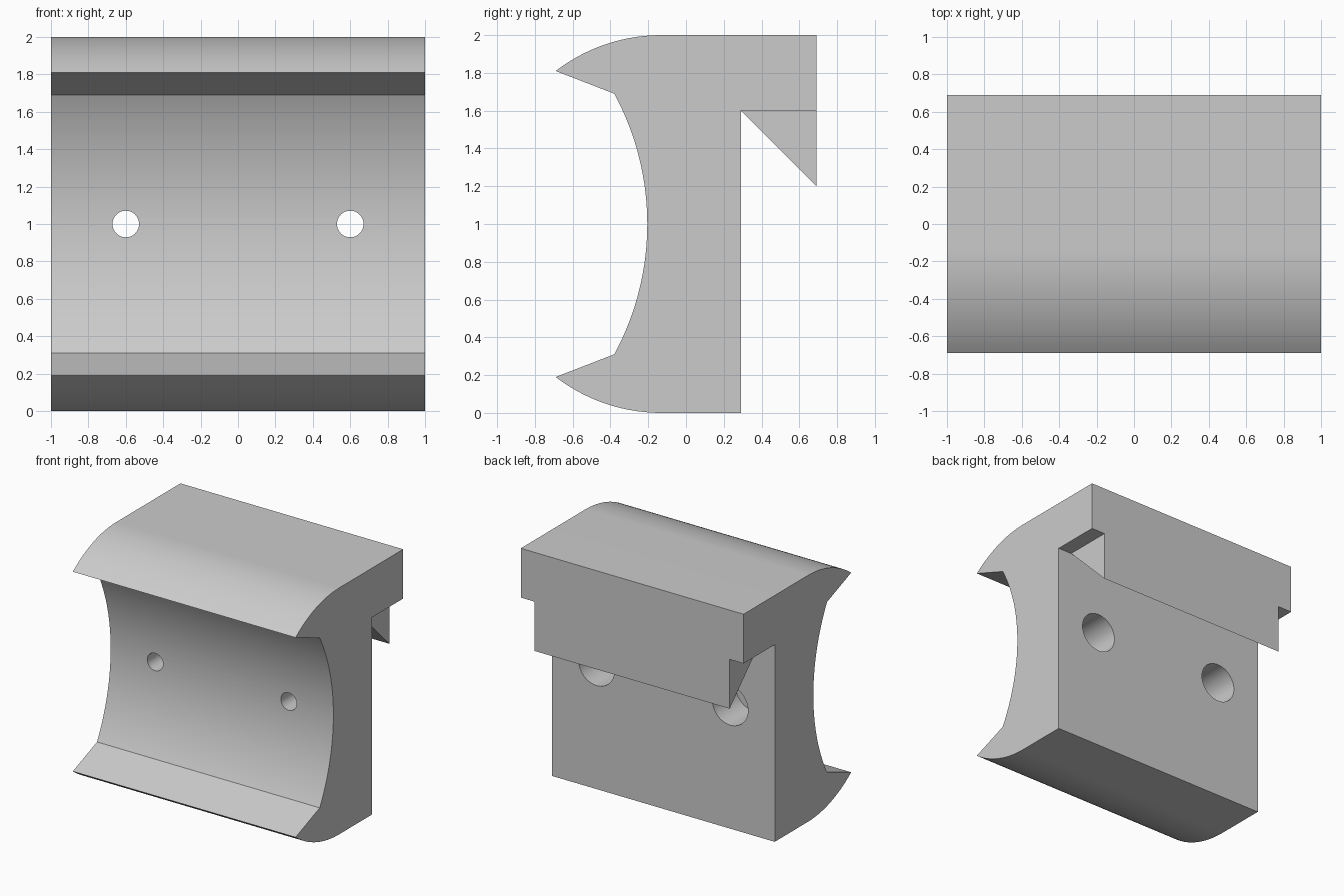
import bpy, bmesh, math

cube = bpy.data.objects.get("Cube")
if cube:
    bpy.data.objects.remove(cube, do_unlink=True)

grey = bpy.data.materials.new("plain grey")
grey.use_nodes = True
COLOUR = (0.6, 0.6, 0.6, 1)
grey.diffuse_color = COLOUR
grey.node_tree.nodes["Principled BSDF"].inputs["Base Color"].default_value = COLOUR


def extrude_profile(name, points, half_width):
    """Extrude a (y, z) outline along x, centred."""
    bm = bmesh.new()
    face = bm.faces.new([bm.verts.new((-half_width, y, z)) for y, z in points])
    new = bmesh.ops.extrude_face_region(bm, geom=[face])["geom"]
    verts = [v for v in new if isinstance(v, bmesh.types.BMVert)]
    bmesh.ops.translate(bm, verts=verts, vec=(2 * half_width, 0, 0))
    bmesh.ops.recalc_face_normals(bm, faces=bm.faces)
    mesh = bpy.data.meshes.new(name)
    bm.to_mesh(mesh)
    bm.free()
    mesh.materials.append(grey)
    obj = bpy.data.objects.new(name, mesh)
    bpy.context.collection.objects.link(obj)
    return obj


def arc(cy, cz, radius, start, end, steps):
    """Points on a circle between two angles, in the y-z plane."""
    angles = [start + (end - start) * i / steps for i in range(steps + 1)]
    return [(cy + radius * math.cos(a), cz + radius * math.sin(a)) for a in angles]


def bore(body, x, radius, y0, y1):
    """Cut a cylinder running along y out of the body."""
    bpy.ops.mesh.primitive_cylinder_add(vertices=48, radius=radius, depth=y1 - y0,
                                        location=(x, (y0 + y1) / 2, 1),
                                        rotation=(math.pi / 2, 0, 0))
    cutter = bpy.context.object
    cutter.name = "hole_cutter"
    cutter.data.materials.append(grey)
    mod = body.modifiers.new("hole", 'BOOLEAN')
    mod.operation = 'DIFFERENCE'
    mod.solver = 'EXACT'
    mod.object = cutter
    bpy.context.view_layer.objects.active = body
    bpy.ops.object.modifier_apply(modifier=mod.name)
    bpy.data.objects.remove(cutter, do_unlink=True)


# Outline: rounded top nose, concave front, mirrored bottom nose, back hook
R_NOSE, R_FRONT = 0.92, 1.448
nose_angle = math.asin(0.56 / R_NOSE)
front_angle = math.asin(0.69 / R_FRONT)
top_nose = arc(-0.13, 2 - R_NOSE, R_NOSE, math.pi / 2, math.pi / 2 + nose_angle, 20)
bottom_nose = [(y, 2 - z) for y, z in reversed(top_nose)]
front = arc(-0.205 - R_FRONT, 1, R_FRONT, front_angle, -front_angle, 40)
back = [(0.29, 0), (0.29, 1.6), (0.69, 1.6), (0.69, 2)]
body = extrude_profile("bracket_body", top_nose + front + bottom_nose + back, 1)

# Two screw holes, counterbored from the back
for x in (-0.6, 0.6):
    bore(body, x, 0.16, -0.01, 0.5)
    bore(body, x, 0.071, -0.5, 0.1)

# Hook wedge under the back overhang, slightly narrower than the body
extrude_profile("hook_wedge", [(0.29, 1.6), (0.69, 1.6), (0.69, 1.2)], 0.875)

# Smooth curves, sharp edges
bpy.ops.object.select_all(action='DESELECT')
body.select_set(True)
bpy.context.view_layer.objects.active = body
bpy.ops.object.shade_smooth_by_angle(angle=math.radians(15))
